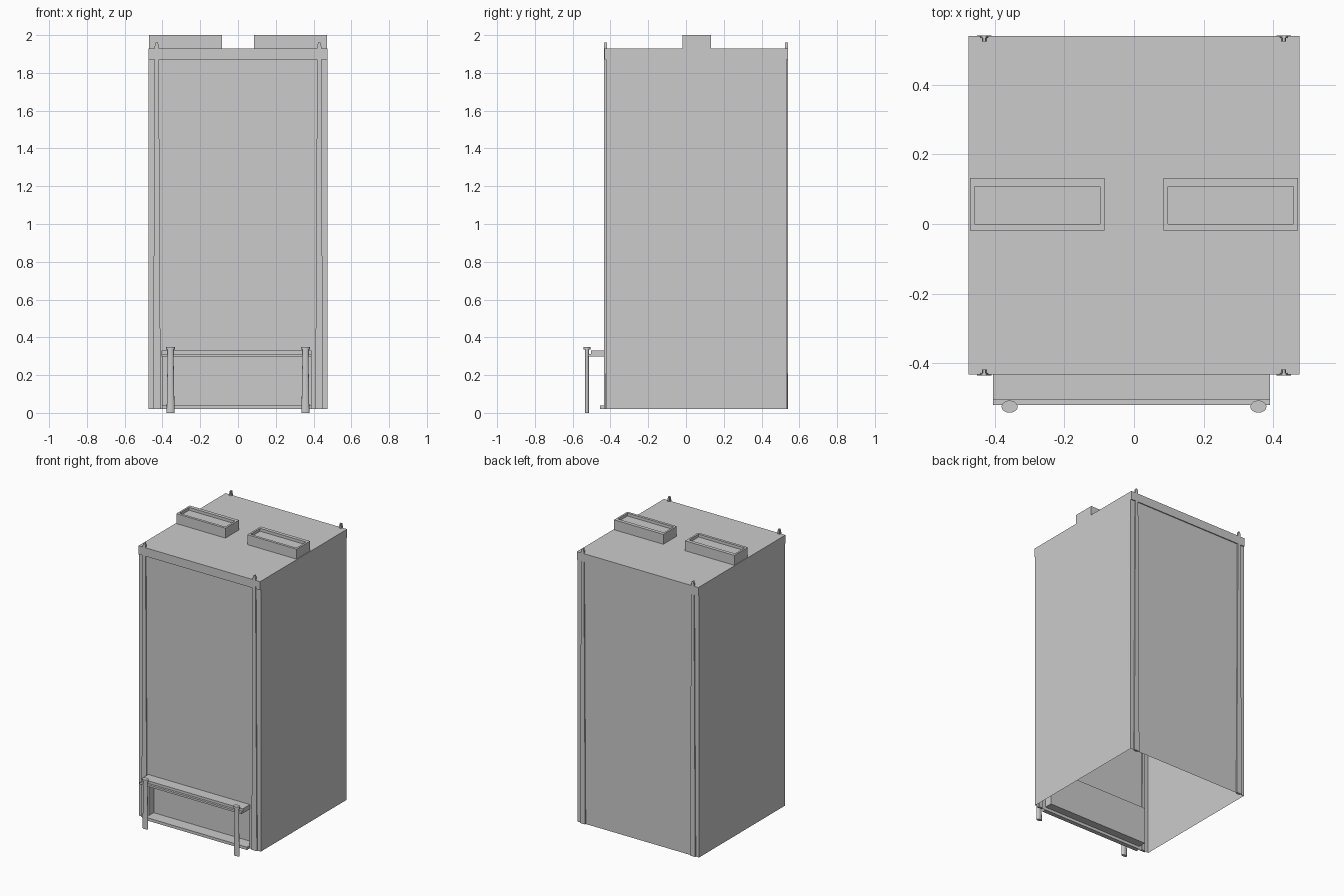
import bpy, bmesh, math

if "Cube" in bpy.data.objects:
    bpy.data.objects.remove(bpy.data.objects["Cube"])


def finish(name, bm):
    bmesh.ops.recalc_face_normals(bm, faces=bm.faces)
    me = bpy.data.meshes.new(name)
    bm.to_mesh(me)
    bm.free()
    ob = bpy.data.objects.new(name, me)
    bpy.context.collection.objects.link(ob)
    return ob


def rect(x0, x1, z0, z1, y):
    return [(x0, y, z0), (x1, y, z0), (x1, y, z1), (x0, y, z1)]


def loft(name, rings, cap_start=True, cap_end=True):
    """Skin a list of point rings into one mesh."""
    bm = bmesh.new()
    rows = [[bm.verts.new(p) for p in r] for r in rings]
    n = len(rows[0])
    for a, b in zip(rows, rows[1:]):
        for i in range(n):
            j = (i + 1) % n
            bm.faces.new((a[i], a[j], b[j], b[i]))
    if cap_start:
        bm.faces.new(rows[0])
    if cap_end:
        bm.faces.new(rows[-1])
    return finish(name, bm)


def box(name, x0, x1, y0, y1, z0, z1):
    return loft(name, [rect(x0, x1, z0, z1, y0), rect(x0, x1, z0, z1, y1)])


def flat(x0, x1, y0, y1, z):
    return [(x0, y0, z), (x1, y0, z), (x1, y1, z), (x0, y1, z)]


# Cabinet: one thin shell with a recess in the front and an open underside
W, FRONT, BACK, LOW, TOP = 0.475, -0.424, 0.533, 0.02, 1.93
cabinet = loft("cabinet_shell", [
    rect(-0.40, 0.388, 0.04, 0.30, FRONT + 0.055),
    rect(-0.40, 0.388, 0.04, 0.30, FRONT),
    rect(-W, W, LOW, TOP, FRONT),
    rect(-W, W, LOW, TOP, BACK)])
bm = bmesh.new()
bm.from_mesh(cabinet.data)
under = [f for f in bm.faces if all(abs(v.co.z - LOW) < 1e-4 for v in f.verts)]
bmesh.ops.delete(bm, geom=under, context='FACES')
bm.to_mesh(cabinet.data)
bm.free()

# Header bands along the top of the front and back
box("front_header", -W, W, -0.432, FRONT, 1.87, TOP)
box("back_header", -W, W, BACK, 0.54, 1.87, TOP)

# Tapered corner posts: outer flange with a narrow inner web
for end, y_out, d in (("front", -0.434, 1), ("back", 0.541, -1)):
    for side, s in (("left", -1), ("right", 1)):
        rings = []
        for z, h in ((LOW, 0.021), (1.0, 0.015), (1.94, 0.011), (1.962, 0.006)):
            c, k = s * 0.43, h * 0.6
            prof = [(-h, 0), (h, 0), (h, 0.007), (k, 0.007),
                    (k, 0.017), (-k, 0.017), (-k, 0.007), (-h, 0.007)]
            rings.append([(c + x, y_out + d * y, z) for x, y in prof])
        loft(f"{end}_{side}_post", rings)

# Roof vents: raised rims with a shallow sunken panel
for side, s in (("left", -1), ("right", 1)):
    outer = (s * 0.085, s * 0.47, -0.018, 0.132)
    inner = (s * 0.098, s * 0.457, 0.0, 0.107)
    loft(f"{side}_roof_vent", [flat(*outer, TOP), flat(*outer, 2.0),
                               flat(*inner, 2.0), flat(*inner, 1.98)],
         cap_start=False)

# Shelf with a lowered front lip, and the sill below it
shelf = [(FRONT, 0.298), (-0.519, 0.298), (-0.519, 0.312),
         (-0.503, 0.312), (-0.503, 0.33), (FRONT, 0.33)]
loft("shelf", [[(x, y, z) for y, z in shelf] for x in (-0.405, 0.39)])
box("sill", -0.402, 0.388, -0.455, FRONT, LOW, 0.04)

# Flattened oval legs with a wider cap
for side, s in (("left", -1), ("right", 1)):
    levels = [(0.0, 0.021, 0.011), (0.30, 0.016, 0.010), (0.335, 0.017, 0.011),
              (0.335, 0.023, 0.0175), (0.35, 0.023, 0.0175)]
    leg = loft(f"{side}_shelf_leg", [
        [(s * 0.357 + rx * math.cos(i * math.pi / 12),
          -0.524 + ry * math.sin(i * math.pi / 12), z) for i in range(24)]
        for z, rx, ry in levels])
    bpy.ops.object.select_all(action='DESELECT')
    leg.select_set(True)
    bpy.context.view_layer.objects.active = leg
    bpy.ops.object.shade_smooth_by_angle()
